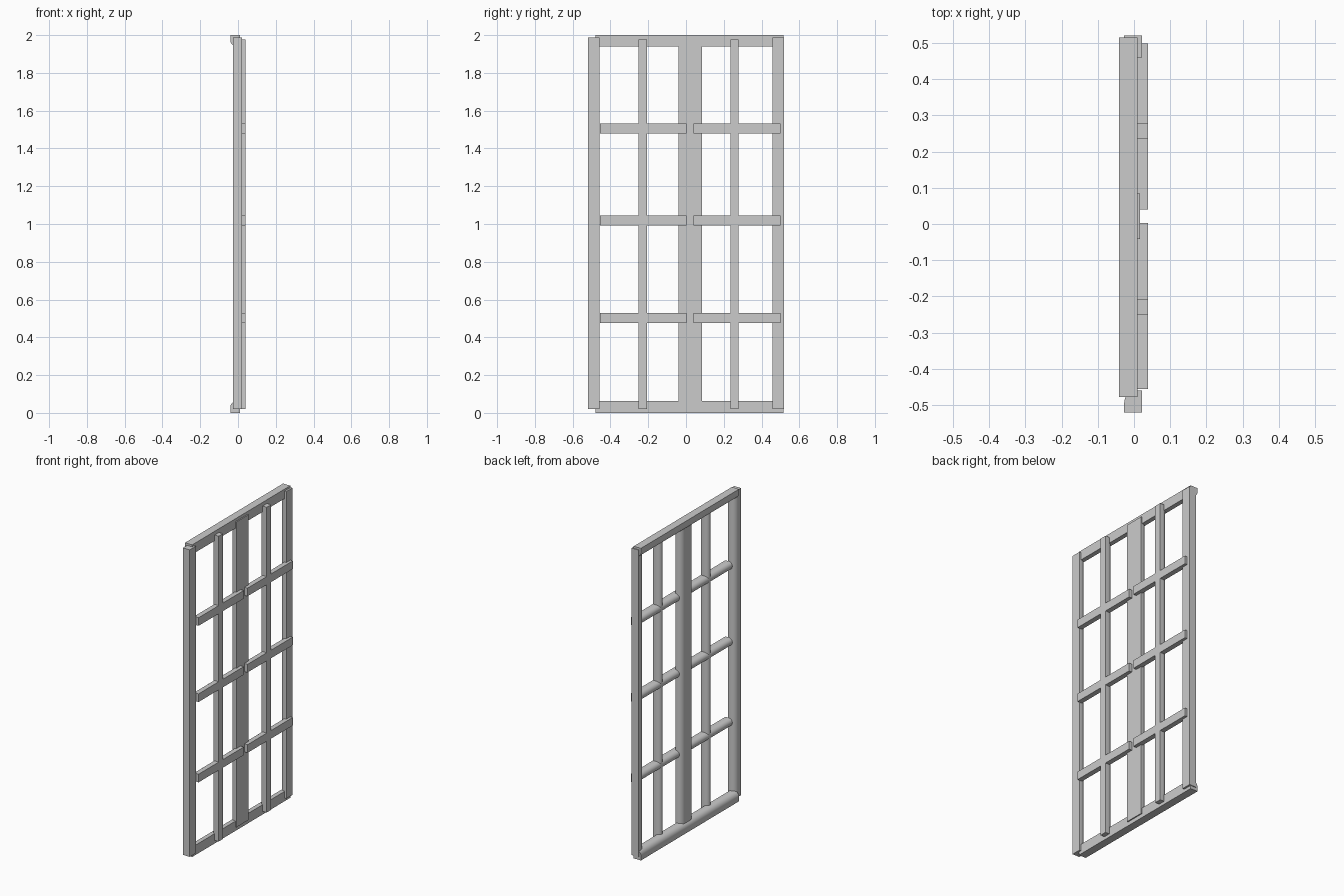
import bpy, bmesh, math

if "Cube" in bpy.data.objects:
    bpy.data.objects.remove(bpy.data.objects["Cube"])

SEG = 10


def bar(name, axis, span, width, depth, rx, r_lo, r_hi):
    """Bar along y or z: flat face at +x, back (-x) corners rounded by r_lo / r_hi."""
    w0, w1 = width
    x0, x1 = depth
    pts = [(x1, w1), (x1, w0)]
    if r_lo:
        for i in range(SEG + 1):
            a = math.pi / 2 * i / SEG
            pts.append((x0 + rx - rx * math.sin(a), w0 + r_lo - r_lo * math.cos(a)))
    else:
        pts.append((x0, w0))
    if r_hi:
        for i in range(SEG + 1):
            a = math.pi / 2 * i / SEG
            pts.append((x0 + rx - rx * math.cos(a), w1 - r_hi + r_hi * math.sin(a)))
    else:
        pts.append((x0, w1))

    def place(x, w, s):
        return (x, w, s) if axis == 'z' else (x, s, w)

    bm = bmesh.new()
    ends = [[bm.verts.new(place(x, w, s)) for x, w in pts] for s in span]
    n = len(pts)
    bm.faces.new(ends[0])
    bm.faces.new(ends[1][::-1])
    for i in range(n):
        j = (i + 1) % n
        bm.faces.new((ends[0][i], ends[1][i], ends[1][j], ends[0][j]))
    bmesh.ops.remove_doubles(bm, verts=bm.verts, dist=1e-5)
    bmesh.ops.recalc_face_normals(bm, faces=bm.faces)
    me = bpy.data.meshes.new(name)
    bm.to_mesh(me)
    bm.free()
    ob = bpy.data.objects.new(name, me)
    bpy.context.collection.objects.link(ob)
    bpy.ops.object.select_all(action='DESELECT')
    ob.select_set(True)
    bpy.context.view_layer.objects.active = ob
    bpy.ops.object.shade_smooth_by_angle(angle=math.radians(30))
    return ob


# Top and bottom rails, rounded on the inner back corner
rail = dict(axis='y', span=(-0.478, 0.515), depth=(-0.041, 0.01), rx=0.035)
bar("top_rail", width=(1.939, 2.0), r_lo=0.035, r_hi=0, **rail)
bar("bottom_rail", width=(0.0, 0.063), r_lo=0, r_hi=0.035, **rail)

# Side stiles, rounded on the inner back corner
stile = dict(axis='z', span=(0.02, 1.987), depth=(-0.027, 0.022), rx=0.035)
bar("left_stile", width=(-0.52, -0.459), r_lo=0, r_hi=0.035, **stile)
bar("right_stile", width=(0.459, 0.52), r_lo=0.035, r_hi=0, **stile)

# Wide centre post, rounded on both back corners
bar("centre_post", 'z', (0.025, 1.981), (-0.041, 0.084), (-0.027, 0.017), 0.035, 0.035, 0.035)

# Glazing bars with fully rounded backs
glaze = dict(depth=(-0.01, 0.039), rx=0.028)
for side, y, span in (("left", -0.229, (-0.455, 0.003)), ("right", 0.257, (0.04, 0.499))):
    bar(f"{side}_vertical_bar", 'z', (0.02, 1.976), (y - 0.022, y + 0.022),
        r_lo=0.022, r_hi=0.022, **glaze)
    for k, z in enumerate((0.503, 1.018, 1.506)):
        bar(f"{side}_cross_bar_{k + 1}", 'y', span, (z - 0.026, z + 0.026),
            r_lo=0.026, r_hi=0.026, **glaze)
